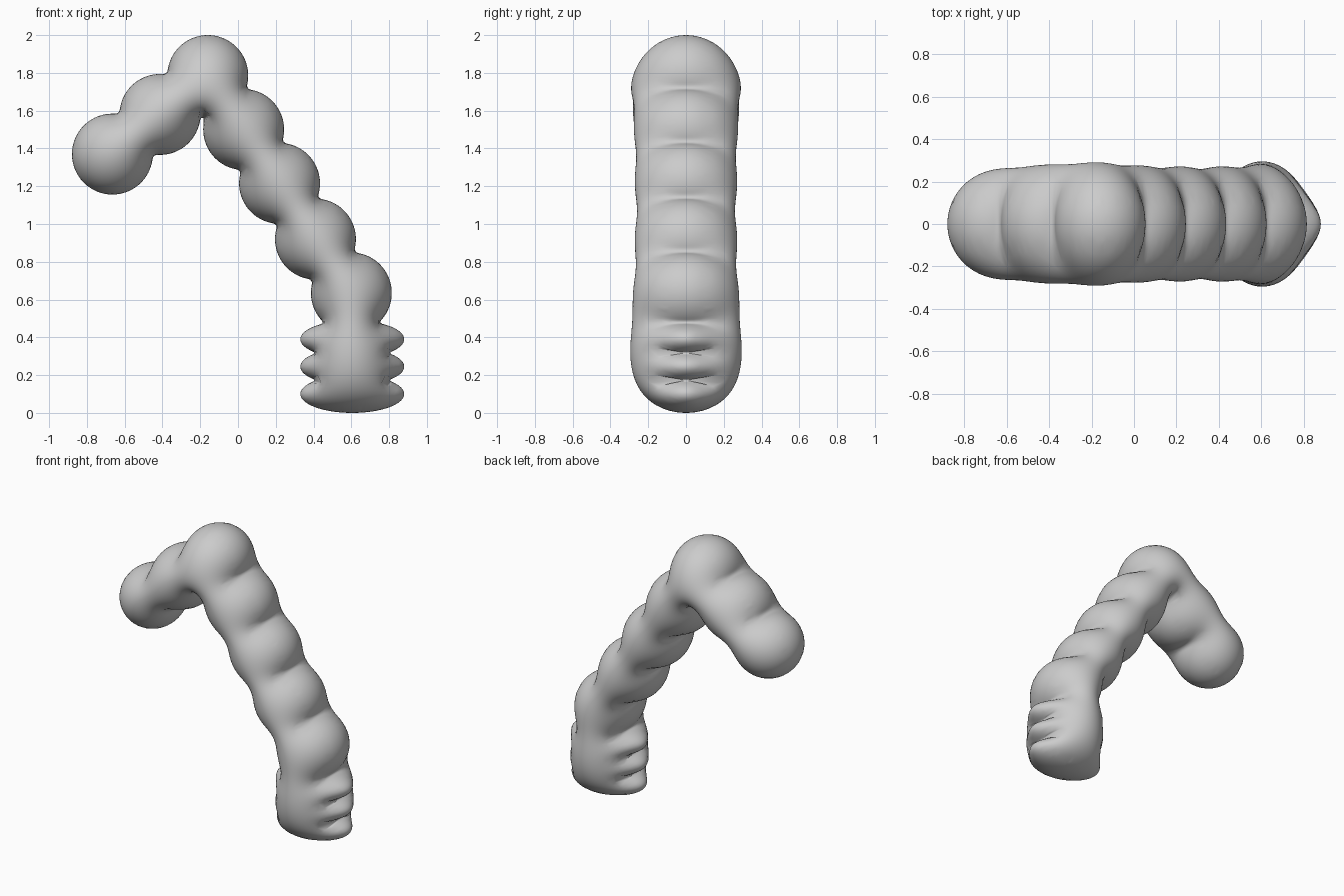
import bpy, math
from mathutils import Vector
from mathutils.geometry import delaunay_2d_cdt

if "Cube" in bpy.data.objects:
    bpy.data.objects.remove(bpy.data.objects["Cube"])

# Silhouette in the x-z plane: a bent chain of discs on a stack of flat ellipses
R = 0.214
BALLS = [(-0.665, 1.37), (-0.413, 1.58), (-0.16, 1.786), (0.03, 1.5),
         (0.22, 1.215), (0.41, 0.92), (0.6, 0.635)]
RINGS = [(0.605, 0.1 + 0.145 * i) for i in range(3)]
RX, RZ = 0.275, 0.1
HALF_DEPTH = 0.295


def blend(a, b, k):
    h = max(k - abs(a - b), 0) / k
    return min(a, b) - h * h * k / 4


def field(x, z):
    chain = base = 10.0
    for cx, cz in BALLS:
        chain = blend(chain, math.hypot(x - cx, z - cz) - R, 0.03)
    for cx, cz in RINGS:
        px, pz = x - cx, z - cz
        k0 = math.hypot(px / RX, pz / RZ)
        k1 = math.hypot(px / RX ** 2, pz / RZ ** 2) + 1e-9
        d = k0 * (k0 - 1) / k1 if k0 > 1e-4 else -RZ
        base = blend(base, d, 0.015)
    return blend(chain, base, 0.02)


def gradient(p):
    e = 1e-4
    return Vector(((field(p.x + e, p.y) - field(p.x - e, p.y)) / (2 * e),
                   (field(p.x, p.y + e) - field(p.x, p.y - e)) / (2 * e)))


# Trace the outline by walking along the zero contour
STEP = 0.002
start = Vector((RINGS[0][0] + RX, RINGS[0][1]))
p, trace = start.copy(), []
for i in range(6000):
    g = gradient(p)
    trace.append((p.copy(), g.normalized()))
    n = g.normalized()
    p = p + Vector((-n.y, n.x)) * STEP
    for _ in range(2):
        g = gradient(p)
        p = p - g * (field(p.x, p.y) / max(g.length_squared, 0.1))
    if i > 50 and (p - start).length < STEP * 0.75:
        break
trace = trace[:-2:5]

# Points: outline, close inner rings, and a staggered interior grid
points = [q for q, n in trace]
count = len(points)
edges = [(i, (i + 1) % count) for i in range(count)]
for off in (0.001, 0.004, 0.011):
    for q, n in trace:
        r = q - n * off
        if field(r.x, r.y) < -0.5 * off:
            points.append(r)
G = 0.02
for j in range(101):
    for i in range(-45, 46):
        x, z = (i + 0.5 * (j % 2)) * G, j * G
        if field(x, z) < -0.018:
            points.append(Vector((x, z)))
flat, _, tris, _, _, _ = delaunay_2d_cdt(points, edges, [], 1, 1e-6)
tris = [tuple(t) for t in tris]

# Inflate: solve a Poisson membrane over the silhouette
weights = [dict() for _ in flat]
area = [0.0] * len(flat)
uses = {}
for t in tris:
    for c in range(3):
        o, a, b = t[c], t[(c + 1) % 3], t[(c + 2) % 3]
        u, v = flat[a] - flat[o], flat[b] - flat[o]
        cross = max(abs(u.x * v.y - u.y * v.x), 1e-9)
        w = 0.5 * u.dot(v) / cross
        weights[a][b] = weights[a].get(b, 0) + w
        weights[b][a] = weights[b].get(a, 0) + w
        area[o] += cross / 6
        key = (min(a, b), max(a, b))
        uses[key] = uses.get(key, 0) + 1
rim = {v for key, n in uses.items() if n == 1 for v in key}
rows = []
for i, ws in enumerate(weights):
    if ws and i not in rim:
        near = [(j, max(w, 0)) for j, w in ws.items()]
        total = sum(w for _, w in near)
        if total > 1e-9:
            rows.append((i, [(j, w / total) for j, w in near if w > 0], 4 * area[i] / total))
height = [0.0] * len(flat)
for _ in range(450):
    for i, near, load in rows:
        s = load
        for j, w in near:
            s += w * height[j]
        height[i] += 1.8 * (s - height[i])
top = max(height)

# Mirror the inflated sheet into a closed body sharing the rim
verts, front, back = [], {}, {}
for i in sorted({v for t in tris for v in t}):
    x, z = flat[i]
    y = HALF_DEPTH * math.sqrt(max(height[i], 0) / top)
    front[i] = back[i] = len(verts)
    verts.append((x, -y, z))
    if i not in rim:
        back[i] = len(verts)
        verts.append((x, y, z))
faces = []
for t in tris:
    if all(v in rim for v in t):
        faces.append([front[v] for v in t])
    else:
        faces.append([front[v] for v in t])
        faces.append([back[v] for v in reversed(t)])
mesh = bpy.data.meshes.new("bent_ribbed_tube")
mesh.from_pydata(verts, [], faces)
mesh.polygons.foreach_set("use_smooth", [True] * len(faces))
mesh.update()
body = bpy.data.objects.new("bent_ribbed_tube", mesh)
bpy.context.collection.objects.link(body)
